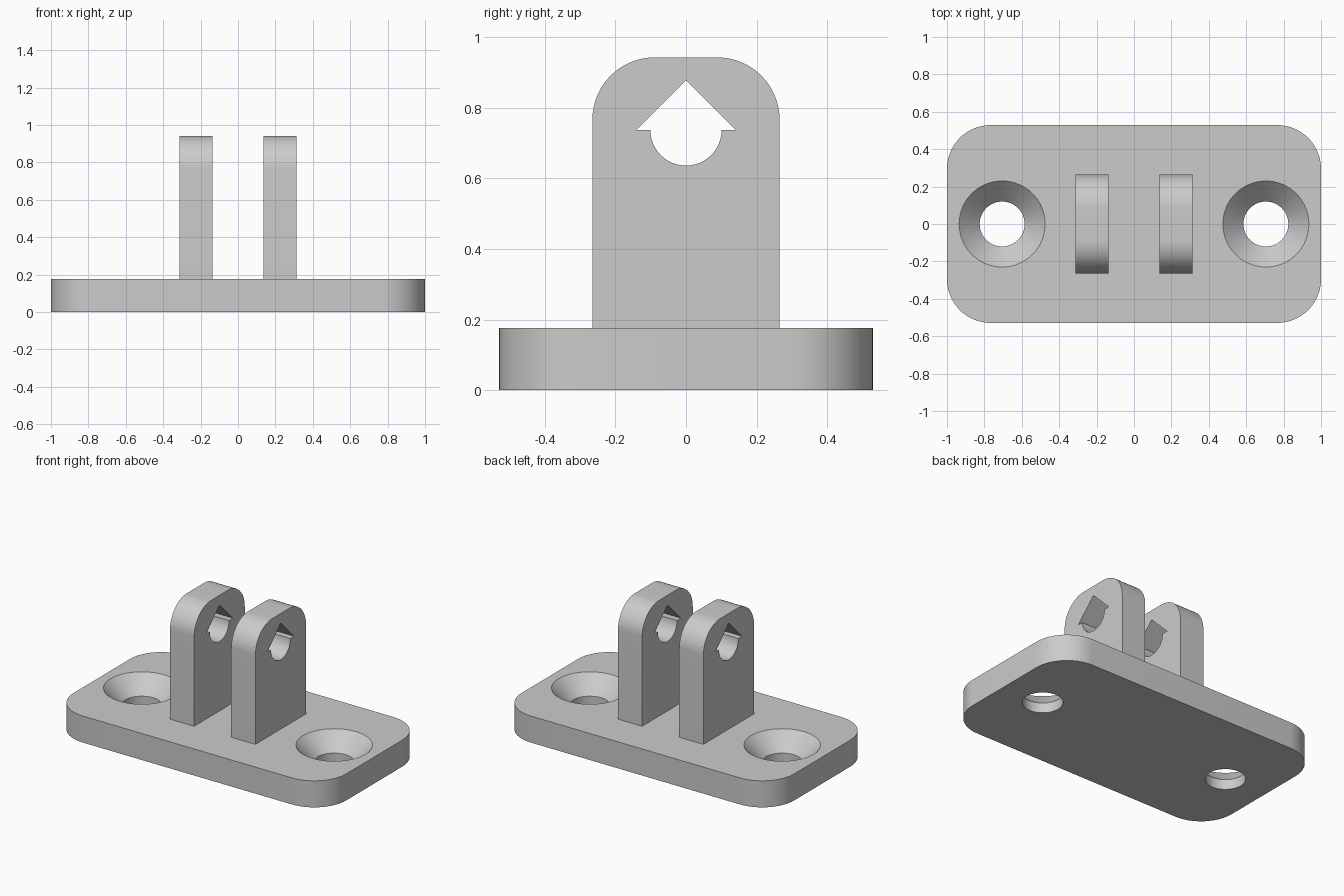
import bpy, bmesh, math
from mathutils import Vector

if "Cube" in bpy.data.objects:
    bpy.data.objects.remove(bpy.data.objects["Cube"])

PLATE_H = 0.176
grey = bpy.data.materials.new("light grey")
grey.diffuse_color = (0.6, 0.6, 0.6, 1)
grey.use_nodes = True
grey.node_tree.nodes["Principled BSDF"].inputs["Base Color"].default_value = grey.diffuse_color


def arc(cx, cy, r, a0, a1, n):
    """Points on a circular arc, angles in degrees."""
    return [(cx + r * math.cos(math.radians(a0 + (a1 - a0) * i / n)),
             cy + r * math.sin(math.radians(a0 + (a1 - a0) * i / n))) for i in range(n + 1)]


def loft(name, rings):
    """Closed solid skinned through rings of 3D points, capped at both ends."""
    bm = bmesh.new()
    loops = [[bm.verts.new(p) for p in ring] for ring in rings]
    n = len(loops[0])
    for a, b in zip(loops, loops[1:]):
        for i in range(n):
            j = (i + 1) % n
            bm.faces.new((a[i], a[j], b[j], b[i]))
    bm.faces.new(loops[0][::-1])
    bm.faces.new(loops[-1])
    bmesh.ops.recalc_face_normals(bm, faces=bm.faces)
    mesh = bpy.data.meshes.new(name)
    bm.to_mesh(mesh)
    bm.free()
    mesh.materials.append(grey)
    obj = bpy.data.objects.new(name, mesh)
    bpy.context.collection.objects.link(obj)
    return obj


def select_only(obj):
    bpy.ops.object.select_all(action='DESELECT')
    obj.select_set(True)
    bpy.context.view_layer.objects.active = obj


def cut(obj, cutter):
    """Subtract the cutter and remove it."""
    mod = obj.modifiers.new("cut", 'BOOLEAN')
    mod.operation, mod.solver, mod.object = 'DIFFERENCE', 'EXACT', cutter
    select_only(obj)
    bpy.ops.object.modifier_apply(modifier=mod.name)
    bpy.data.objects.remove(cutter)


def smooth(obj):
    select_only(obj)
    bpy.ops.object.shade_smooth_by_angle(angle=math.radians(30))


# Base plate with rounded corners
R, X, Y = 0.235, 1.0, 0.529
outline = []
for k, (sx, sy) in enumerate([(1, 1), (-1, 1), (-1, -1), (1, -1)]):
    outline += arc(sx * (X - R), sy * (Y - R), R, 90 * k, 90 * k + 90, 16)
plate = loft("base_plate", [[(x, y, z) for x, y in outline] for z in (0, PLATE_H)])

# Countersunk screw holes: straight shaft, then a 45 degree cone
for side in (-1, 1):
    profile = [(0.12, -0.1), (0.12, 0.066), (0.23, PLATE_H), (0.25, PLATE_H + 0.02)]
    rings = [[(x, y, z) for x, y in arc(side * 0.705, 0, r, 0, 360, 64)[:-1]]
             for r, z in profile]
    cut(plate, loft("screw_hole_cutter", rings))
smooth(plate)

# Two upright lugs with rounded tops and an arrow-shaped hole
W, TOP, LR, HZ = 0.265, 0.942, 0.176, 0.737
lug_outline = ([(-W, PLATE_H), (W, PLATE_H)]
               + arc(W - LR, TOP - LR, LR, 0, 90, 16)
               + arc(-W + LR, TOP - LR, LR, 90, 180, 16))
hole_outline = arc(0, HZ, 0.101, 180, 360, 24) + [(0.141, HZ), (0, HZ + 0.141), (-0.141, HZ)]
for side, name in ((-1, "left_lug"), (1, "right_lug")):
    lug = loft(name, [[(side * x, y, z) for y, z in lug_outline] for x in (0.136, 0.313)])
    cut(lug, loft("pin_hole_cutter",
                  [[(side * x, y, z) for y, z in hole_outline] for x in (0.05, 0.4)]))
    smooth(lug)
